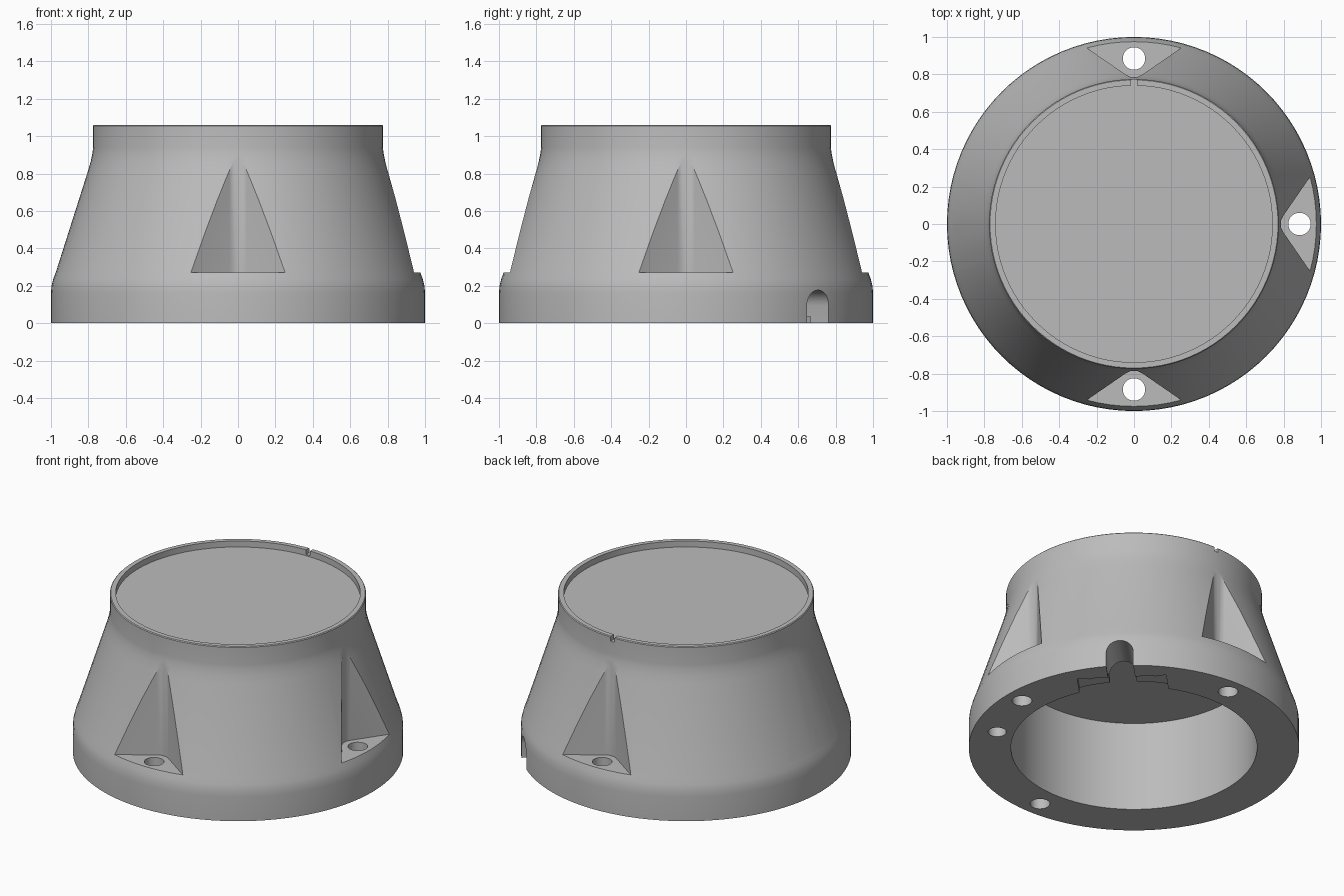
import bpy, bmesh, math
from mathutils import Matrix

cube = bpy.data.objects.get("Cube")
if cube:
    bpy.data.objects.remove(cube, do_unlink=True)

SEGMENTS = 96

grey = bpy.data.materials.new("plain_grey")
grey.use_nodes = True
colour = (0.5, 0.5, 0.5, 1)
grey.diffuse_color = colour
grey.node_tree.nodes["Principled BSDF"].inputs["Base Color"].default_value = colour


def add_object(name, bm):
    bmesh.ops.recalc_face_normals(bm, faces=bm.faces)
    mesh = bpy.data.meshes.new(name)
    bm.to_mesh(mesh)
    bm.free()
    obj = bpy.data.objects.new(name, mesh)
    bpy.context.collection.objects.link(obj)
    return obj


def lathe(name, profile):
    """Spin an (r, z) profile around the z axis."""
    bm = bmesh.new()
    verts = [bm.verts.new((r, 0, z)) for r, z in profile]
    edges = [bm.edges.new(pair) for pair in zip(verts, verts[1:])]
    bmesh.ops.spin(bm, geom=verts + edges, cent=(0, 0, 0), axis=(0, 0, 1),
                   angle=math.tau, steps=SEGMENTS, use_duplicate=False)
    bmesh.ops.remove_doubles(bm, verts=bm.verts, dist=0.0002)
    return add_object(name, bm)


def prism(name, points, offset, angle):
    """Extrude a polygon along offset, then turn it about z by angle degrees."""
    bm = bmesh.new()
    face = bm.faces.new([bm.verts.new(p) for p in points])
    new = bmesh.ops.extrude_face_region(bm, geom=[face], use_keep_orig=True)["geom"]
    moved = [v for v in new if isinstance(v, bmesh.types.BMVert)]
    bmesh.ops.translate(bm, verts=moved, vec=offset)
    bm.transform(Matrix.Rotation(math.radians(angle), 4, "Z"))
    return add_object(name, bm)


def box(name, x0, x1, half_width, z0, z1, angle):
    w = half_width
    base = [(x0, -w, z0), (x1, -w, z0), (x1, w, z0), (x0, w, z0)]
    return prism(name, base, (0, 0, z1 - z0), angle)


def drill(name, x, y, radius, z0, z1, angle):
    steps = [math.tau * i / 32 for i in range(32)]
    ring = [(x + radius * math.cos(a), y + radius * math.sin(a), z0) for a in steps]
    return prism(name, ring, (0, 0, z1 - z0), angle)


# Tapered housing with a recessed top and an open underside
housing = lathe("housing", [
    (0, 0.6), (0.745, 0.6), (0.745, 0), (1, 0),
    (1, 0.16), (0.997, 0.2), (0.988, 0.235), (0.973, 0.275),
    (0.80, 0.82), (0.786, 0.87), (0.778, 0.91), (0.775, 0.94),
    (0.775, 1.055), (0.77, 1.06), (0.74, 1.06), (0.74, 1.02), (0, 1.02)])
housing.data.materials.append(grey)

cutters = []

# Four wedge pockets with through bolt holes
side = [(0.787, 0.02), (0.797, 0.042), (0.94, 0.25), (1.1, 0.48)]
outline = [(x, -y, 0.27) for x, y in reversed(side)] + [(0.785, 0, 0.27)]
outline += [(x, y, 0.27) for x, y in side]
for angle in (0, 90, 180, 270):
    cutters.append(prism("pocket_cutter", outline, (0, 0, 0.7), angle))
    cutters.append(drill("bolt_cutter", 0.885, 0, 0.06, -0.1, 0.4, angle))

# Two blind holes in the underside
for angle in (-27, 117):
    cutters.append(drill("blind_hole_cutter", 0.85, 0, 0.055, -0.1, 0.18, angle))

# Arched cable slot, with a shallow clamp recess and its screw holes
arch = [(0.6, -0.082, -0.1), (0.6, 0.082, -0.1)]
for i in range(13):
    a = math.pi * i / 12
    arch.append((0.6, 0.082 * math.cos(a), 0.095 + 0.082 * math.sin(a)))
cutters.append(prism("cable_slot_cutter", arch, (0.6, 0, 0), 45))
cutters.append(box("clamp_recess_cutter", 0.6, 0.86, 0.27, -0.1, 0.035, 45))
for y in (-0.2, 0.2):
    cutters.append(drill("screw_cutter", 0.81, y, 0.015, -0.1, 0.12, 45))

# Small index notch in the rim
cutters.append(box("rim_notch_cutter", 0.7, 0.85, 0.015, 1.028, 1.1, 90))

# Apply every cut and remove the cutters
bpy.context.view_layer.objects.active = housing
for cutter in cutters:
    cut = housing.modifiers.new("cut", "BOOLEAN")
    cut.operation = "DIFFERENCE"
    cut.solver = "EXACT"
    cut.object = cutter
    bpy.ops.object.modifier_apply(modifier=cut.name)
    bpy.data.objects.remove(cutter, do_unlink=True)

bpy.ops.object.select_all(action="DESELECT")
housing.select_set(True)
bpy.ops.object.shade_smooth_by_angle(angle=math.radians(30))
